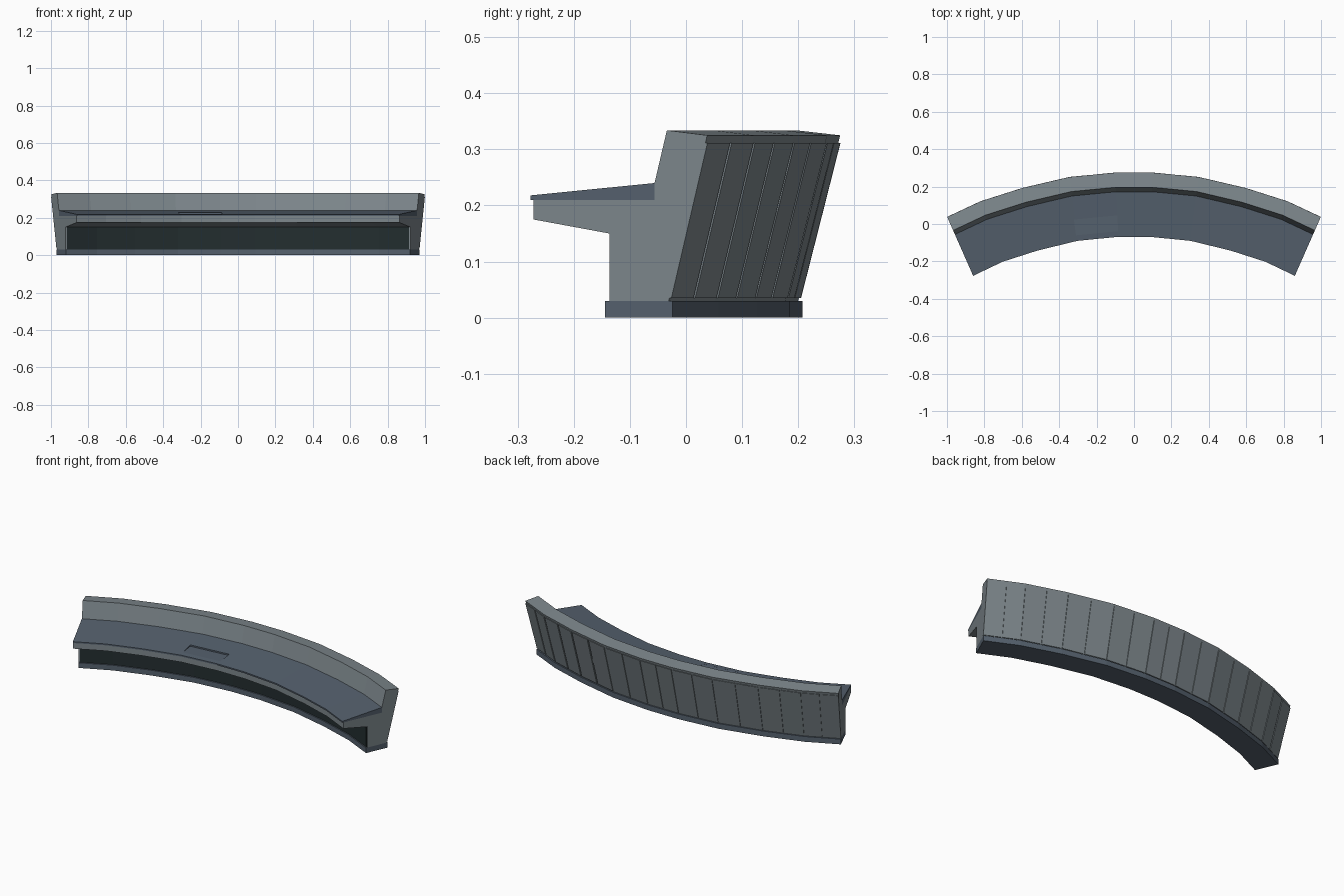
import bpy, bmesh, math

if "Cube" in bpy.data.objects:
    bpy.data.objects.remove(bpy.data.objects["Cube"])

def material(name, rgb):
    m = bpy.data.materials.new(name)
    m.diffuse_color = (*rgb, 1)
    m.use_nodes = True
    m.node_tree.nodes["Principled BSDF"].inputs["Base Color"].default_value = m.diffuse_color
    return m

GREY = material("grey_shell", (0.205, 0.242, 0.262))
BLUE = material("blue_grey_top", (0.091, 0.119, 0.155))
DARK = material("dark_panel", (0.017, 0.027, 0.029))

# Front edge of the curved desk: x, y and outward angle, from centre to right end
HALF = [(0.088, -0.069, 2.0), (0.302, -0.09, 7.2), (0.516, -0.142, 13.8),
        (0.703, -0.202, 20.0), (0.860, -0.277, 23.8)]
PATH = [(-x, y, -a) for x, y, a in reversed(HALF)] + HALF
END = 4.5

def node(i, r):
    x, y, a = PATH[i]
    a = math.radians(a)
    return x + r * math.sin(a), y + r * math.cos(a)

def place(t, r):
    """Point at distance r behind the front edge; t runs -4.5..4.5 along it."""
    s = t + END
    i = min(max(int(s), 0), 8)
    f = s - i
    (x0, y0), (x1, y1) = node(i, r), node(i + 1, r)
    return x0 + (x1 - x0) * f, y0 + (y1 - y0) * f

def stations(a, b):
    inner = [k + 0.5 for k in range(-5, 5) if a + 0.01 < k + 0.5 < b - 0.01]
    return [a] + inner + [b]

def add_sweep(bm, profile, a, b):
    """Closed solid: (r, z) profile swept along the desk curve."""
    rings = []
    for t in stations(a, b):
        rings.append([bm.verts.new((*place(t, r), z)) for r, z in profile])
    n = len(profile)
    for p, q in zip(rings, rings[1:]):
        for k in range(n):
            j = (k + 1) % n
            bm.faces.new((p[k], p[j], q[j], q[k]))
    bm.faces.new(rings[0])
    bm.faces.new(rings[-1])

def make(name, mat, profile, spans=((-END, END),)):
    bm = bmesh.new()
    for a, b in spans:
        add_sweep(bm, profile, a, b)
    bmesh.ops.recalc_face_normals(bm, faces=bm.faces)
    me = bpy.data.meshes.new(name)
    bm.to_mesh(me)
    bm.free()
    me.materials.append(mat)
    ob = bpy.data.objects.new(name, me)
    bpy.context.collection.objects.link(ob)
    return ob

def rear(z, out=0.0):
    """Depth of the leaning rear wall at height z."""
    return 0.269 + (z - 0.03) * 0.2542 + out

# Plinth
make("base", BLUE, [(0.145, 0), (0.2765, 0), (0.2765, 0.03), (0.145, 0.03)])

# Shell: counter support, leg, leaning rear wall and raised rim
make("shell", GREY, [(0.006, 0.21), (0.006, 0.175), (0.154, 0.15), (0.154, 0.03),
                     (rear(0.03), 0.03), (rear(0.325), 0.325), (0.2655, 0.334),
                     (0.2415, 0.24), (0.2415, 0.21)])

# Sloping countertop with a level recess
counter = make("countertop", BLUE, [(0, 0.21), (0.2415, 0.21), (0.2415, 0.24), (0, 0.218)])
cutter = make("recess_cutter", BLUE, [(0.03, 0.2205), (0.115, 0.2205), (0.115, 0.26),
                                      (0.03, 0.26)], [(-1.52, -0.48)])
cutter.hide_render = True
cutter.hide_set(True)
cut = counter.modifiers.new("recess", 'BOOLEAN')
cut.operation = 'DIFFERENCE'
cut.solver = 'EXACT'
cut.object = cutter

# Dark kick panel under the counter
make("kick_panel", DARK, [(0.15, 0.031), (0.155, 0.031), (0.155, 0.1495), (0.15, 0.1505)],
     [(-END + 0.04, END - 0.04)])

# Rear cladding: two flat panels per bend, separated by narrow gaps
GAP = 0.018
panels = [(-END + k / 2 + (GAP if k else 0), -END + (k + 1) / 2 - (GAP if k < 17 else 0))
          for k in range(18)]
make("rear_panels", GREY, [(rear(0.035, -0.002), 0.035), (rear(0.035, 0.004), 0.035),
                           (rear(0.311, 0.004), 0.311), (rear(0.311, -0.002), 0.311)], panels)
